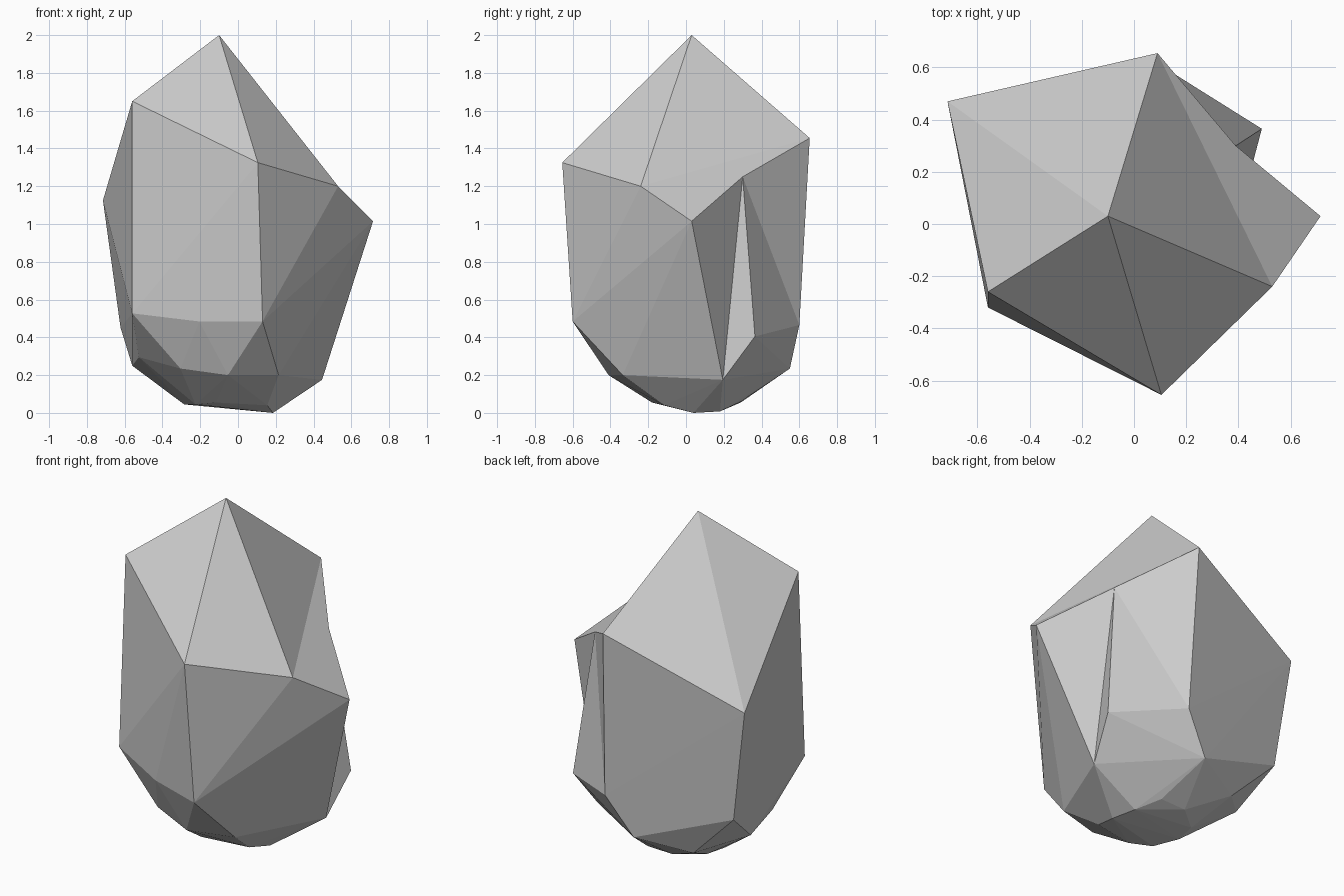
import bpy, bmesh

if "Cube" in bpy.data.objects:
    bpy.data.objects.remove(bpy.data.objects["Cube"])

# Corner points of the faceted rock
crown = dict(peak=(-.10, .03, 2), left=(-.56, -.26, 1.65), front=(.105, -.655, 1.325),
             shoulder=(.53, -.24, 1.2), right=(.715, .03, 1.015),
             back=(.09, .655, 1.455), back_left=(-.715, .47, 1.125))
waist = dict(w1=(-.56, -.32, .527), w2=(-.205, -.485, .484), w3=(.13, -.6, .484),
             w4=(.215, -.335, .2), w5=(.445, .195, .175), w6=(.49, .365, .405),
             w7=(.115, .6, .465), w8=(-.04, .55, .235), w9=(-.34, .415, .17),
             w10=(-.622, .44, .452), w11=(-.56, .19, .25), w12=(-.525, -.065, .295),
             w13=(-.305, -.32, .235), w14=(-.053, -.41, .2))
foot = [(.155, -.115, .04), (.185, .04, 0), (.145, .18, .008), (.05, .29, .06),
        (-.115, .29, .055), (-.26, .17, .05), (-.285, .04, .045),
        (-.225, -.11, .045), (-.115, -.18, .055)]

# Convex body
bm = bmesh.new()
v = {name: bm.verts.new(co) for name, co in {**crown, **waist}.items()}
for co in foot:
    bm.verts.new(co)
bmesh.ops.convex_hull(bm, input=bm.verts[:])

# Open the right roof slope and the back right flank
openings = [{v[n] for n in names.split()} for names in
            ("peak front shoulder right back", "right back w5 w6 w7")]
old = [f for f in bm.faces if any(set(f.verts) <= s for s in openings)]
bmesh.ops.delete(bm, geom=old, context='FACES')

# Refill them around a recessed notch corner
v["notch"] = bm.verts.new((.39, .30, 1.25))
for names in ("shoulder peak front", "shoulder back peak", "shoulder notch back",
              "shoulder right notch", "right w5 notch", "w5 w6 notch",
              "w6 w7 notch", "w7 back notch"):
    bm.faces.new([v[n] for n in names.split()])

# Tidy loose parts and orient faces
bmesh.ops.delete(bm, geom=[e for e in bm.edges if not e.link_faces], context='EDGES')
bmesh.ops.delete(bm, geom=[p for p in bm.verts if not p.link_faces], context='VERTS')
bmesh.ops.recalc_face_normals(bm, faces=bm.faces[:])

mesh = bpy.data.meshes.new("faceted_rock")
bm.to_mesh(mesh)
bm.free()
bpy.context.collection.objects.link(bpy.data.objects.new("faceted_rock", mesh))
